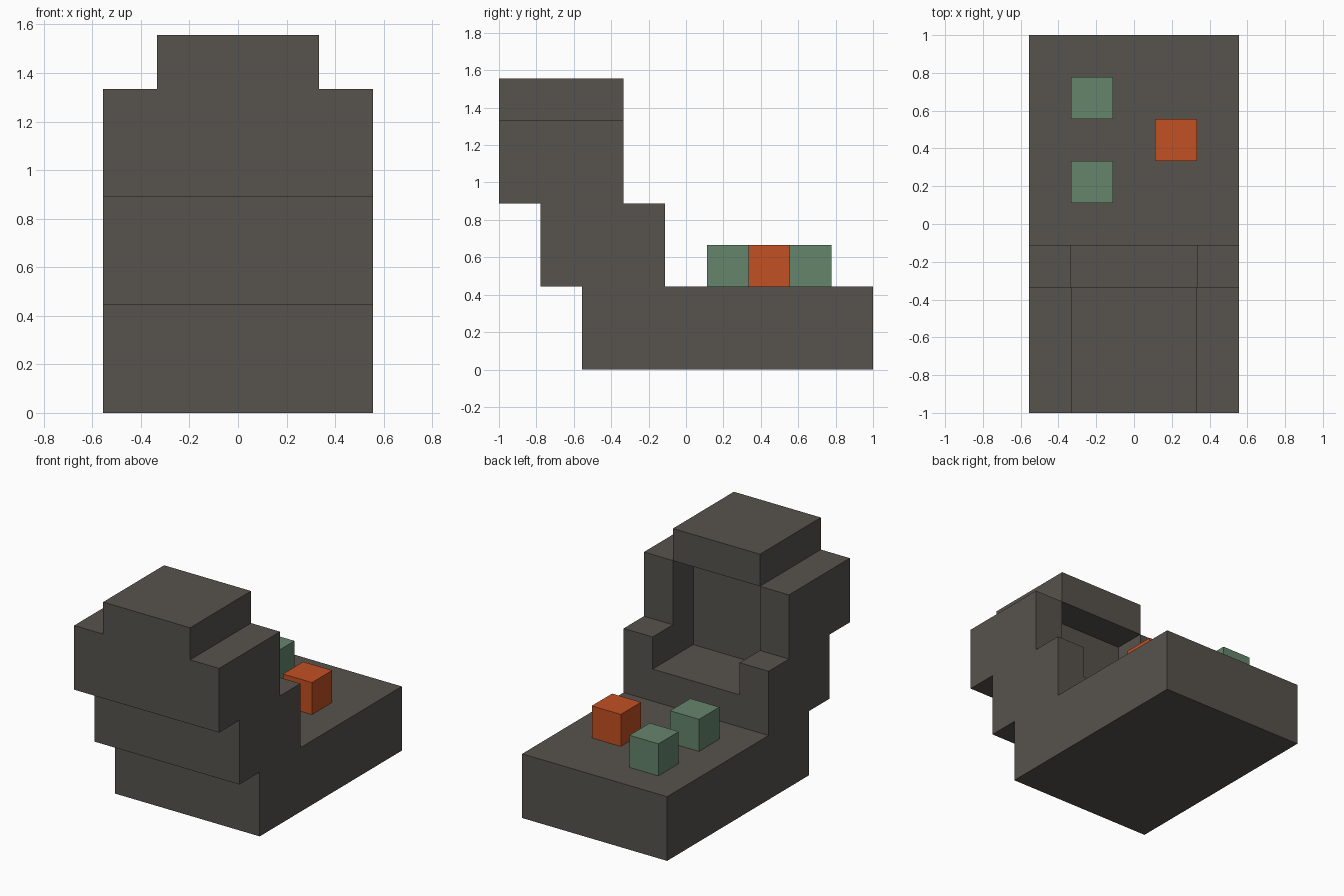
import bpy, bmesh
from mathutils import Vector

cube = bpy.data.objects.get("Cube")
if cube:
    bpy.data.objects.remove(cube, do_unlink=True)

U = 1 / 9  # the whole model sits on this grid step


def material(name, rgb):
    lin = [((c / 255 + 0.055) / 1.055) ** 2.4 for c in rgb] + [1.0]
    m = bpy.data.materials.new(name)
    m.use_nodes = True
    m.diffuse_color = lin
    bsdf = next(n for n in m.node_tree.nodes if n.type == 'BSDF_PRINCIPLED')
    bsdf.inputs["Base Color"].default_value = lin
    bsdf.inputs["Roughness"].default_value = 0.8
    return m


def prism(name, profile, x0, x1, mat=None):
    """Extrude a (y, z) profile from x0 to x1, all in grid steps."""
    bm = bmesh.new()
    face = bm.faces.new([bm.verts.new((x0 * U, y * U, z * U)) for y, z in profile])
    ext = bmesh.ops.extrude_face_region(bm, geom=[face])
    moved = [v for v in ext["geom"] if isinstance(v, bmesh.types.BMVert)]
    bmesh.ops.translate(bm, verts=moved, vec=Vector(((x1 - x0) * U, 0, 0)))
    bmesh.ops.recalc_face_normals(bm, faces=bm.faces)
    mesh = bpy.data.meshes.new(name)
    bm.to_mesh(mesh)
    bm.free()
    if mat:
        mesh.materials.append(mat)
    obj = bpy.data.objects.new(name, mesh)
    bpy.context.scene.collection.objects.link(obj)
    return obj


def box(name, x, y, z, mat=None):
    profile = [(y[0], z[0]), (y[1], z[0]), (y[1], z[1]), (y[0], z[1])]
    return prism(name, profile, x[0], x[1], mat)


def carve(obj, cutter):
    cutter.hide_render = True
    mod = obj.modifiers.new("carve", 'BOOLEAN')
    mod.operation = 'DIFFERENCE'
    mod.solver = 'EXACT'
    mod.object = cutter
    bpy.context.view_layer.objects.active = obj
    bpy.ops.object.modifier_apply(modifier=mod.name)
    bpy.data.objects.remove(cutter, do_unlink=True)


stone = material("dark_stone_grey", (87, 83, 77))
green = material("sage_green", (101, 133, 108))
orange = material("burnt_orange", (194, 80, 35))

# Stepped cabinet, extruded from its side profile
steps = [(-5, 0), (9, 0), (9, 4), (-1, 4), (-1, 8), (-3, 8), (-3, 14),
         (-9, 14), (-9, 8), (-7, 8), (-7, 4), (-5, 4)]
cabinet = prism("cabinet", steps, -5, 5, stone)

# Shoulders beside the raised top, then the screen recess
for x in ((-6, -3), (3, 6)):
    carve(cabinet, box("shoulder_cutter", x, (-10, -2), (12, 15)))
carve(cabinet, box("recess_cutter", (-3, 3), (-5, 0), (6, 12)))

# Cube buttons on the base deck
for name, x, y, mat in (("back_green_button", -3, 5, green),
                        ("front_green_button", -3, 1, green),
                        ("orange_button", 1, 3, orange)):
    box(name, (x, x + 2), (y, y + 2), (4, 6), mat)
